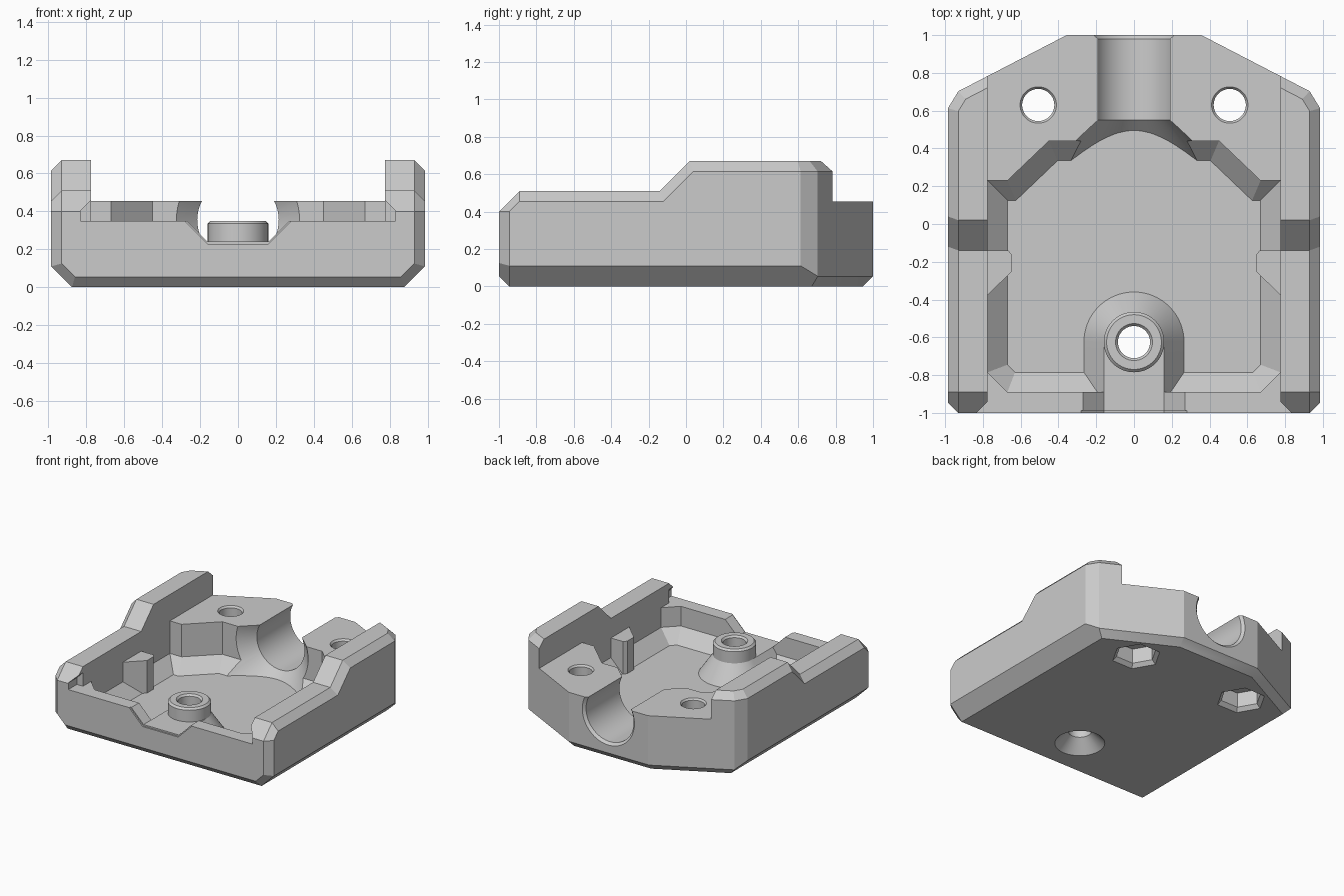
import bpy, bmesh, math
from mathutils import Vector

cube = bpy.data.objects.get("Cube")
if cube:
    bpy.data.objects.remove(cube, do_unlink=True)

grey = bpy.data.materials.new("plain_grey")
grey.use_nodes = True
colour = (0.6, 0.6, 0.6, 1)
grey.diffuse_color = colour
grey.node_tree.nodes["Principled BSDF"].inputs["Base Color"].default_value = colour


def make(name, bm):
    bmesh.ops.recalc_face_normals(bm, faces=bm.faces[:])
    mesh = bpy.data.meshes.new(name)
    bm.to_mesh(mesh)
    bm.free()
    mesh.materials.append(grey)
    ob = bpy.data.objects.new(name, mesh)
    bpy.context.collection.objects.link(ob)
    return ob


def loft(sections):
    """Closed solid through matching rings of points."""
    bm = bmesh.new()
    rings = [[bm.verts.new(p) for p in s] for s in sections]
    n = len(rings[0])
    for a, b in zip(rings, rings[1:]):
        for i in range(n):
            j = (i + 1) % n
            bm.faces.new((a[i], a[j], b[j], b[i]))
    bm.faces.new(rings[0])
    bm.faces.new(rings[-1])
    return bm


def slice_off(bm, point, normal):
    """Remove everything beyond a plane and cap the cut."""
    bmesh.ops.bisect_plane(bm, geom=bm.verts[:] + bm.edges[:] + bm.faces[:], dist=1e-5,
                           plane_co=point, plane_no=Vector(normal).normalized(), clear_outer=True)
    bmesh.ops.holes_fill(bm, edges=[e for e in bm.edges if e.is_boundary], sides=0)


def flat(outline, z):
    return [(x, y, z) for x, y in outline]


def mirrored(half):
    return half + [(-x, y) for x, y in reversed(half)]


def turned(steps, x=0, y=0, sides=64, along_y=False):
    """Round solid from (position, radius) steps on the z axis, or the y axis."""
    rings = []
    for pos, r in steps:
        ring = []
        for i in range(sides):
            a = 2 * math.pi * i / sides
            u, v = r * math.cos(a), r * math.sin(a)
            ring.append((x + u, pos, y + v) if along_y else (x + u, y + v, pos))
        rings.append(ring)
    return loft(rings)


def prism_y(outline, y0, y1):
    return loft([[(x, y, z) for x, z in outline] for y in (y0, y1)])


def box(x, y0, y1, z0, z1):
    return prism_y([(-x, z0), (x, z0), (x, z1), (-x, z1)], y0, y1)


def combine(target, bm, operation="DIFFERENCE"):
    tool = make("cutter", bm)
    tool.hide_render = True
    mod = target.modifiers.new("shape", "BOOLEAN")
    mod.operation, mod.solver, mod.object = operation, "EXACT", tool
    deps = bpy.context.evaluated_depsgraph_get()
    result = bpy.data.meshes.new_from_object(target.evaluated_get(deps))
    target.modifiers.clear()
    target.data = result
    bpy.data.objects.remove(tool, do_unlink=True)


FLOOR, LEDGE, SILL, LIP, DECK = 0.085, 0.19, 0.24, 0.35, 0.455

# Outer block: stepped side profile, narrower at the two outer faces
full = [(-1, 0), (-1, 0.4), (-0.89, 0.51), (-0.14, 0.51), (0.02, 0.67), (1, 0.67), (1, 0)]
side = [(-0.945, 0), (-0.945, 0.4), (-0.89, 0.455), (-0.12, 0.455), (0.04, 0.615), (1, 0.615), (1, 0)]
block = loft([[(x, y, z) for y, z in prof] for x, prof in
              ((-0.985, side), (-0.93, full), (0.93, full), (0.985, side))])
for s in (-1, 1):
    slant, corner = Vector((s * 0.46, 0.888, 0)), Vector((s * 0.85, 0.52, 0))
    elbow = Vector((s * 0.93, 0.703, 0))
    up = Vector((0, 0, 1))
    for n in (slant, corner):
        slice_off(block, elbow, n)
        slice_off(block, elbow + up * 0.615, n + up)
    # Bottom bevels: rear slants, long sides, front and back, front corners
    slice_off(block, elbow + up * 0.053, slant - up)
    slice_off(block, (s * 0.985, 0, 0.11), (s, 0, -1))
    slice_off(block, (0, s, 0.055), (0, s, -1))
    slice_off(block, (s * 0.93, -1, 0.125), (s, -1.27, -1))
body = make("housing_body", block)

# Open top between the side walls, and the lower front lip with its side grooves
combine(body, box(0.775, -1.2, 1.2, DECK, 1))
combine(body, box(0.775, -1.2, -0.7, LIP, 1))
combine(body, prism_y([(-0.83, LIP), (0.83, LIP), (0.83, 0.405), (0.77, 0.465),
                       (-0.77, 0.465), (-0.83, 0.405)], -1.2, -0.89))

# Pocket with a sloped lower border
rim = mirrored([(0.67, -0.89), (0.775, -0.785), (0.775, 0.23), (0.67, 0.23), (0.45, 0.44), (0.28, 0.44)])
base = mirrored([(0.63, -0.785), (0.67, -0.745), (0.67, 0.125), (0.625, 0.125), (0.405, 0.335), (0.33, 0.335)])
combine(body, loft([flat(base, FLOOR), flat(rim, LEDGE), flat(rim, 0.9)]))

# Rear bore and its flared inner mouth
combine(body, turned([(0.5, 0.215), (0.98, 0.215), (1.02, 0.255)], 0, 0.355, along_y=True))
flare = turned([(0.32, 0.445), (0.55, 0.215)], 0, 0.355, along_y=True)
slice_off(flare, (0, 0, FLOOR), (0, 0, -1))
combine(body, flare)


# Raised ramp that carries the screw post, and the notch in the lip above it
def tongue(r):
    arc = [(r * math.cos(math.pi * i / 32), -0.625 + r * math.sin(math.pi * i / 32)) for i in range(33)]
    return arc + [(-r, -0.95), (r, -0.95)]


combine(body, loft([flat(tongue(0.272), FLOOR - 0.01), flat(tongue(0.16), SILL)]), "UNION")
for drop, end in ((0, -0.86), (0.012, -0.988)):
    low, high = SILL - drop, SILL + 0.12 - drop
    combine(body, prism_y([(-0.16, low), (0.16, low), (0.28, high), (0.28, 0.4),
                           (-0.28, 0.4), (-0.28, high)], -1.2, end))

# Screw post, its hole and the countersink below
combine(body, turned([(0.2, 0.16), (0.335, 0.16), (0.35, 0.145)], 0, -0.625), "UNION")
combine(body, turned([(-0.05, 0.235), (0.1, 0.085), (0.335, 0.085), (0.37, 0.115)], 0, -0.625))

for s in (-1, 1):
    # Rear screw holes with six-sided nut recesses
    combine(body, turned([(-0.1, 0.085), (0.44, 0.085), (0.48, 0.115)], s * 0.507, 0.63))
    combine(body, turned([(-0.02, 0.205), (0.03, 0.155), (0.15, 0.155)], s * 0.507, 0.63, sides=6))
    # Wedge stop on the inner side wall
    foot = [(0.8, -0.14), (0.665, -0.14), (0.645, -0.165), (0.645, -0.25), (0.8, -0.4)]
    top = [(s * x, y) for x, y in foot]
    combine(body, loft([flat(top, FLOOR - 0.02), flat(top, LIP)]), "UNION")

bpy.context.view_layer.objects.active = body
body.select_set(True)
bpy.ops.object.shade_smooth_by_angle(angle=math.radians(20))
